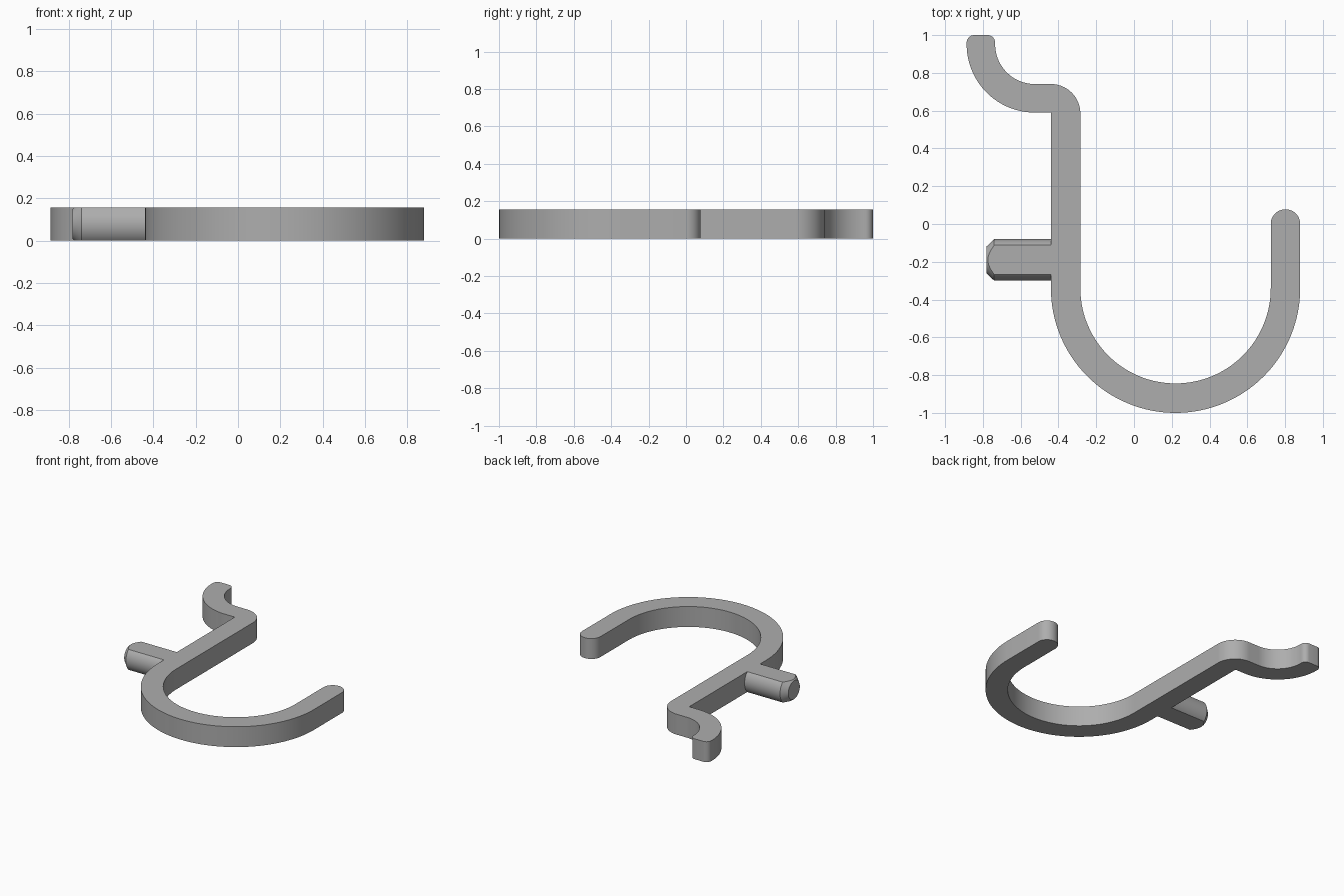
import bpy, bmesh
from math import radians, cos, sin
from mathutils import Matrix, Vector

if "Cube" in bpy.data.objects:
    bpy.data.objects.remove(bpy.data.objects["Cube"])

THICK = 0.156
MID = THICK / 2

grey = bpy.data.materials.new("plain grey")
grey.use_nodes = True
colour = (0.42, 0.42, 0.42, 1)
grey.diffuse_color = colour
grey.node_tree.nodes["Principled BSDF"].inputs["Base Color"].default_value = colour


def arc(cx, cy, r, start, end, steps):
    """Points on a circular arc, angles in degrees."""
    angles = [radians(start + (end - start) * i / steps) for i in range(steps + 1)]
    return [(cx + r * cos(a), cy + r * sin(a)) for a in angles]


def finish(bm, name):
    bmesh.ops.recalc_face_normals(bm, faces=bm.faces)
    mesh = bpy.data.meshes.new(name)
    bm.to_mesh(mesh)
    bm.free()
    mesh.materials.append(grey)
    obj = bpy.data.objects.new(name, mesh)
    bpy.context.collection.objects.link(obj)
    bpy.ops.object.select_all(action='DESELECT')
    obj.select_set(True)
    bpy.context.view_layer.objects.active = obj
    bpy.ops.object.shade_smooth_by_angle(angle=radians(30))
    return obj


# Hook body: one outline, extruded upwards
outline = (
    arc(0.22, -0.34, 0.66, 180, 360, 64)          # outside of the bowl
    + arc(0.802, 0.0, 0.078, 0, 180, 24)          # rounded arm tip
    + arc(0.22, -0.34, 0.504, 360, 180, 64)       # inside of the bowl
    + arc(-0.44, 0.585, 0.156, 0, 90, 24)         # rounded shoulder
    + arc(-0.525, 0.951, 0.21, 270, 180, 32)      # inside of the upper curl
    + arc(-0.775, 0.96, 0.04, 0, 90, 8)           # curl tip corners
    + arc(-0.846, 0.96, 0.04, 90, 180, 8)
    + arc(-0.525, 0.951, 0.361, 180, 270, 40)     # outside of the upper curl
    + [(-0.44, 0.59)]                             # sharp inner corner
)
bm = bmesh.new()
base = bm.faces.new([bm.verts.new((x, y, 0)) for x, y in outline])
bmesh.ops.remove_doubles(bm, verts=bm.verts, dist=0.0005)
top = bmesh.ops.extrude_face_region(bm, geom=list(bm.faces), use_keep_orig=True)["geom"]
bmesh.ops.translate(bm, vec=(0, 0, THICK),
                    verts=[g for g in top if isinstance(g, bmesh.types.BMVert)])
finish(bm, "hook_body")

# Peg: chamfered round bar, cut flat above and below
bm = bmesh.new()
rings = []
for x, r in ((-0.44, 0.11), (-0.74, 0.11), (-0.782, 0.07)):
    rings.append([bm.verts.new((x, -0.19 + y, MID + z))
                  for y, z in arc(0, 0, r, 0, 360, 64)[:-1]])
for a, b in zip(rings, rings[1:]):
    for i in range(len(a)):
        j = (i + 1) % len(a)
        bm.faces.new((a[i], a[j], b[j], b[i]))
bm.faces.new(rings[0])
bm.faces.new(rings[-1])
for side in (-1, 1):
    cut = bmesh.ops.bisect_plane(
        bm, geom=bm.verts[:] + bm.edges[:] + bm.faces[:],
        plane_co=(0, 0, MID + side * MID), plane_no=(0, 0, side), clear_outer=True)
    rim = [g for g in cut["geom_cut"] if isinstance(g, bmesh.types.BMEdge)]
    bmesh.ops.edgeloop_fill(bm, edges=rim)
finish(bm, "side_peg")
